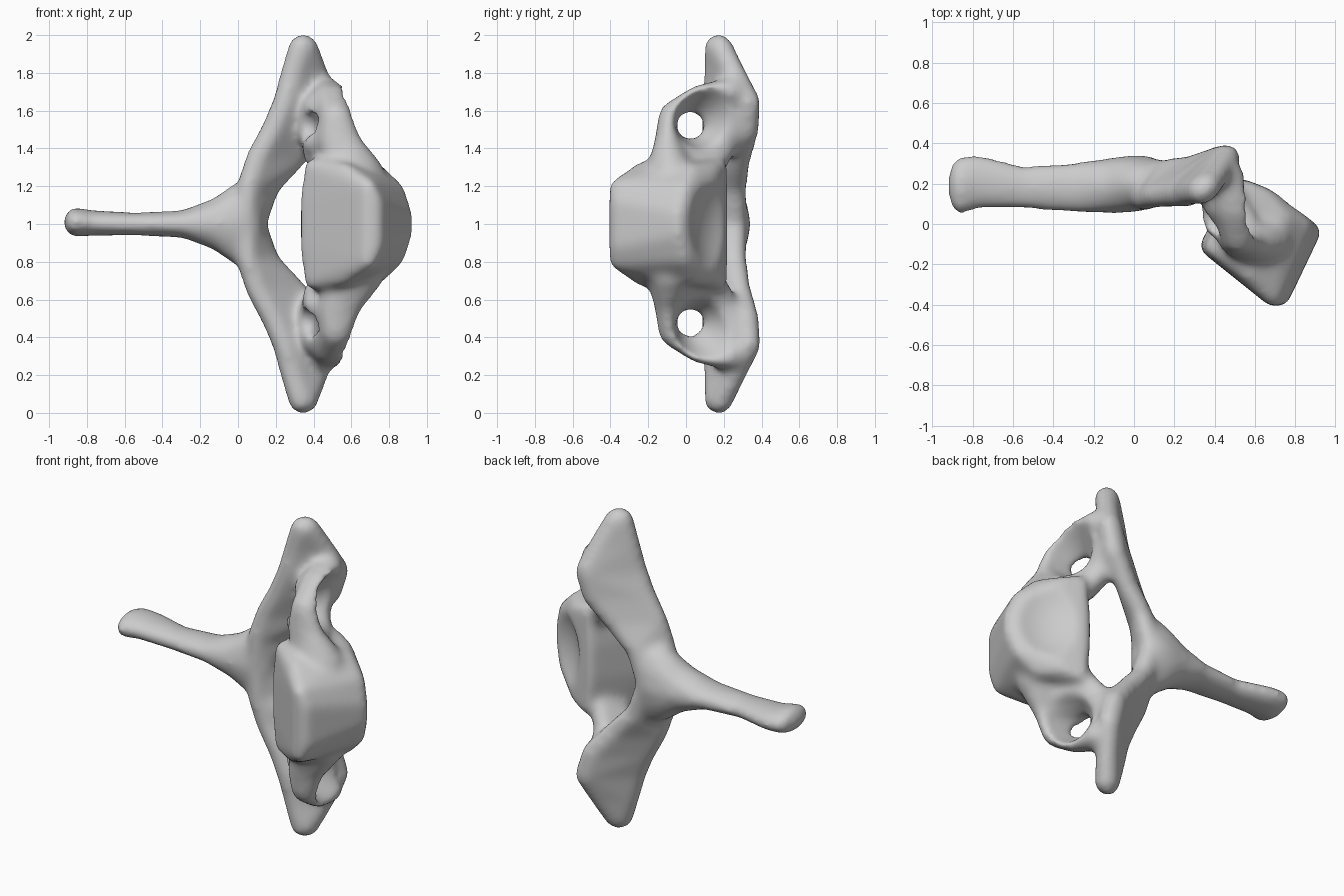
import bpy, bmesh
from mathutils import Vector, Matrix

cube = bpy.data.objects.get("Cube")
if cube:
    bpy.data.objects.remove(cube, do_unlink=True)

bone = bpy.data.materials.new("bone grey")
bone.use_nodes = True
bone.diffuse_color = (0.6, 0.6, 0.6, 1)
bone.node_tree.nodes["Principled BSDF"].inputs["Base Color"].default_value = (0.6, 0.6, 0.6, 1)


def new_object(name, bm):
    mesh = bpy.data.meshes.new(name)
    bm.to_mesh(mesh)
    bm.free()
    obj = bpy.data.objects.new(name, mesh)
    bpy.context.scene.collection.objects.link(obj)
    return obj


def ball(bm, centre, radii, detail):
    mat = Matrix.Translation(centre) @ Matrix.Diagonal((*radii, 1))
    bmesh.ops.create_icosphere(bm, subdivisions=detail, radius=1, matrix=mat)


def hull(bm, blobs):
    """Convex hull around ellipsoids given as (centre, radii); heights are from the middle."""
    cloud = bmesh.new()
    for (x, y, h), r in blobs:
        ball(cloud, (x, y, 1 + h), r if isinstance(r, tuple) else (r, r, r), 2)
    verts = [bm.verts.new(v.co) for v in cloud.verts]
    cloud.free()
    res = bmesh.ops.convex_hull(bm, input=verts)
    loose = {g for g in res["geom_interior"] + res["geom_unused"]
             if isinstance(g, bmesh.types.BMVert)}
    bmesh.ops.delete(bm, geom=list(loose), context="VERTS")


def chain(bm, sections):
    """Loft through sections, each a list of blobs."""
    for a, b in zip(sections, sections[1:]):
        hull(bm, a + b)


bm = bmesh.new()

# spinous process: flat bar flaring into the arch
chain(bm, [[((-0.865, 0.19, 0.01), (0.06, 0.15, 0.08))],
           [((-0.78, 0.21, 0.005), (0.06, 0.14, 0.07))],
           [((-0.55, 0.18, 0.0), (0.08, 0.11, 0.062))],
           [((-0.28, 0.18, 0.0), (0.08, 0.13, 0.075))],
           [((-0.12, 0.19, 0.0), (0.07, 0.14, 0.14))],
           [((0.0, 0.2, 0.0), (0.06, 0.145, 0.23))],
           [((0.075, 0.21, 0.0), (0.07, 0.13, 0.25))]])

for s in (1, -1):
    # lamina and wing: a slanted plate from front edge to rear edge
    plate = [((0.04, 0.13), (0.09, 0.26), 0.0, 0.065),
             ((0.055, 0.13), (0.16, 0.26), 0.2, 0.065),
             ((0.10, 0.14), (0.29, 0.28), 0.34, 0.065),
             ((0.19, 0.15), (0.42, 0.32), 0.5, 0.07),
             ((0.25, 0.15), (0.46, 0.33), 0.64, 0.07),
             ((0.29, 0.16), (0.41, 0.25), 0.8, 0.068),
             ((0.335, 0.165), (0.355, 0.18), 0.935, 0.072)]
    chain(bm, [[((*a, s * h), r), ((*b, s * h), r)] for a, b, h, r in plate])
    # transverse ring
    chain(bm, [[((0.46, 0.24, s * 0.7), (0.09, 0.08, 0.08))],
               [((0.5, 0.08, s * 0.68), (0.1, 0.08, 0.06))],
               [((0.52, -0.08, s * 0.56), (0.09, 0.07, 0.09))],
               [((0.54, -0.1, s * 0.43), (0.12, 0.07, 0.08))],
               [((0.62, -0.08, s * 0.28), (0.16, 0.13, 0.09))]])
    # pedicle joining wing to body
    hull(bm, [((0.42, 0.2, s * 0.41), 0.07), ((0.4, 0.06, s * 0.36), 0.06),
              ((0.58, -0.06, s * 0.34), 0.08), ((0.5, 0.14, s * 0.28), 0.06)])
    # floor of the ring
    hull(bm, [((0.4, 0.25, s * 0.5), 0.09), ((0.42, 0.1, s * 0.62), 0.08),
              ((0.4, 0.0, s * 0.42), 0.06), ((0.5, -0.08, s * 0.48), 0.06),
              ((0.46, 0.2, s * 0.68), 0.07), ((0.44, 0.16, s * 0.4), 0.06)])

# vertebral body
hull(bm, [((x, y, s * h), 0.04) for s in (1, -1) for x, y, h in
          ((0.365, -0.11, 0.12), (0.39, -0.12, 0.31), (0.56, -0.24, 0.29), (0.69, -0.37, 0.2),
           (0.73, -0.365, 0.12), (0.885, -0.04, 0.06), (0.845, -0.01, 0.18), (0.74, 0.03, 0.28),
           (0.77, 0.07, 0.16), (0.65, 0.14, 0.28), (0.55, 0.18, 0.31), (0.53, 0.185, 0.1))])

vertebra = new_object("vertebra", bm)
vertebra.data.materials.append(bone)


def tube(bm, a, b, r1, r2):
    a, b = Vector(a), Vector(b)
    mat = Matrix.Translation((a + b) / 2) @ (b - a).to_track_quat("Z", "Y").to_matrix().to_4x4()
    bmesh.ops.create_cone(bm, cap_ends=True, segments=24, radius1=r1, radius2=r2,
                          depth=(b - a).length, matrix=mat)


def cutter(name, build, *args):
    cut = bmesh.new()
    build(cut, *args)
    obj = new_object(name, cut)
    obj.hide_render = True
    obj.hide_viewport = True
    return obj


# cutters: dished rear face of the body, then passage and funnel of each ring
cutters = [cutter("rear_dish_cutter", ball, (0.93, 0.41, 1), (0.39, 0.39, 0.45), 4)]
for side, s in (("upper", 1), ("lower", -1)):
    cutters.append(cutter(side + "_passage_cutter", tube, (0.28, 0.03, 1 + s * 0.52),
                          (0.8, 0.0, 1 + s * 0.51), 0.07, 0.07))
    cutters.append(cutter(side + "_funnel_cutter", tube, (0.42, 0.02, 1 + s * 0.52),
                          (0.74, 0.16, 1 + s * 0.57), 0.07, 0.27))


def remesh(name, size):
    mod = vertebra.modifiers.new(name, "REMESH")
    mod.mode = "VOXEL"
    mod.voxel_size = size
    mod.use_smooth_shade = True


# fuse the parts, carve them, then soften into one surface
remesh("fuse", 0.016)
for c in cutters:
    mod = vertebra.modifiers.new(c.name, "BOOLEAN")
    mod.operation = "DIFFERENCE"
    mod.object = c
remesh("even", 0.018)
soft = vertebra.modifiers.new("soften", "SMOOTH")
soft.factor = 0.5
soft.iterations = 18
